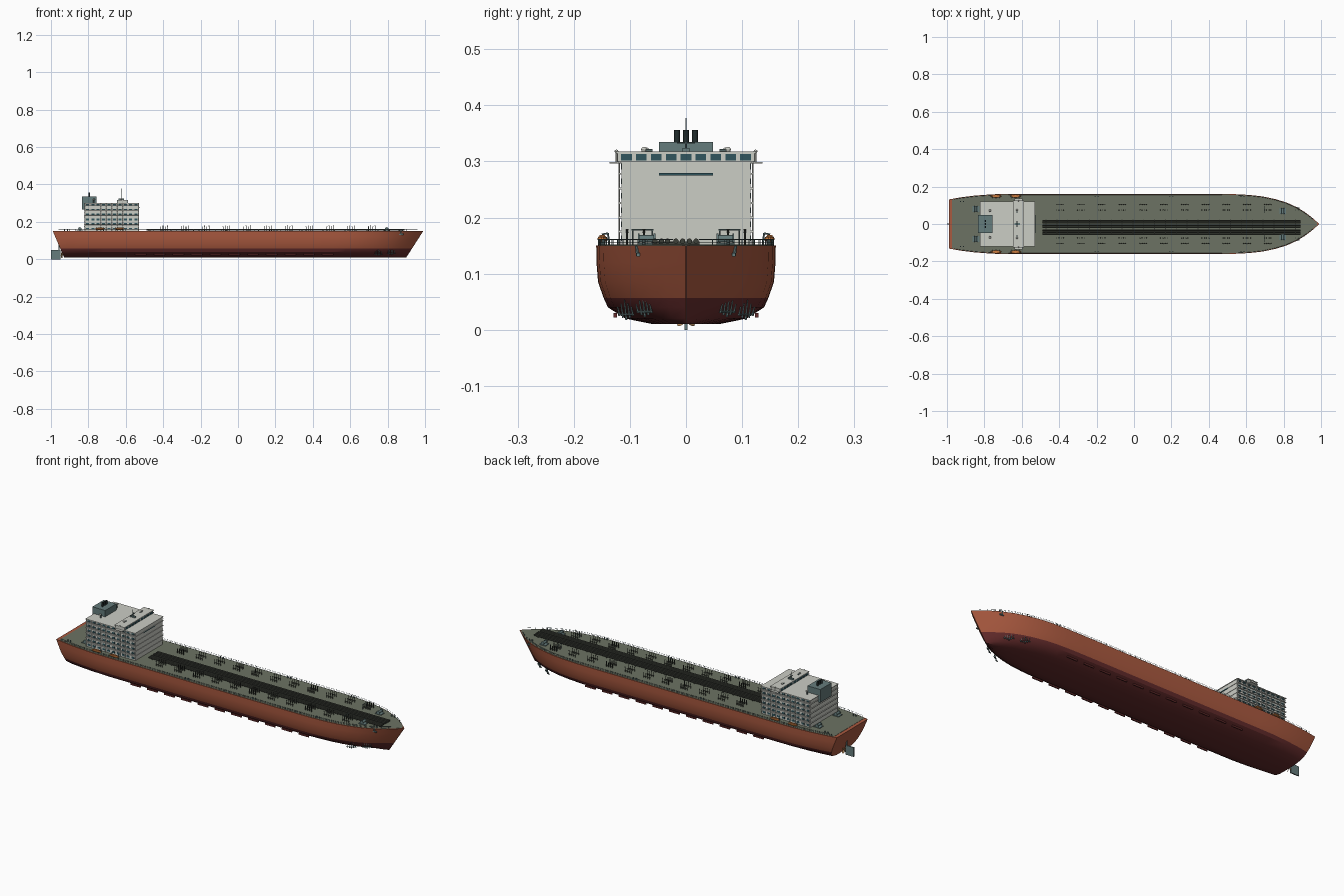
import bpy, bmesh, math
from mathutils import Matrix, Vector

if "Cube" in bpy.data.objects:
    bpy.data.objects.remove(bpy.data.objects["Cube"])


def mat(name, rgb):
    m = bpy.data.materials.new(name)
    m.diffuse_color = (*rgb, 1)
    m.use_nodes = True
    m.node_tree.nodes["Principled BSDF"].inputs["Base Color"].default_value = m.diffuse_color
    return m


RED = mat("hull_red", (0.40, 0.10, 0.05))
DARK = mat("bottom_red", (0.13, 0.025, 0.025))
DECK = mat("deck_green", (0.15, 0.17, 0.125))
WHITE = mat("house_white", (0.60, 0.61, 0.56))
TEAL = mat("teal", (0.13, 0.20, 0.20))
GLASS = mat("glass", (0.03, 0.09, 0.11))
PIPE = mat("pipe", (0.045, 0.05, 0.04))
BLACK = mat("black", (0.015, 0.025, 0.025))
ORANGE = mat("orange", (0.6, 0.2, 0.05))
BRONZE = mat("bronze", (0.5, 0.28, 0.12))


class Part:
    """Collects primitives into one mesh object."""
    def __init__(self, name, material):
        self.name, self.mats, self.bm = name, [material], bmesh.new()

    def box(self, x0, x1, y0, y1, z0, z1):
        m = Matrix.Translation(((x0 + x1) / 2, (y0 + y1) / 2, (z0 + z1) / 2)) @ \
            Matrix.Diagonal((x1 - x0, y1 - y0, z1 - z0, 1))
        bmesh.ops.create_cube(self.bm, size=1, matrix=m)

    def rod(self, a, b, r, n=8, r2=None):
        a, b = Vector(a), Vector(b)
        d = b - a
        m = Matrix.Translation((a + b) / 2) @ d.to_track_quat('Z', 'Y').to_matrix().to_4x4()
        bmesh.ops.create_cone(self.bm, cap_ends=True, segments=n, radius1=r,
                              radius2=r if r2 is None else r2, depth=d.length, matrix=m)

    def ball(self, c, s, n=10):
        m = Matrix.Translation(c) @ Matrix.Diagonal((*s, 1))
        bmesh.ops.create_uvsphere(self.bm, u_segments=n, v_segments=6, radius=1, matrix=m)

    def done(self, smooth=True):
        me = bpy.data.meshes.new(self.name)
        bmesh.ops.recalc_face_normals(self.bm, faces=self.bm.faces)
        self.bm.to_mesh(me)
        self.bm.free()
        for m in self.mats:
            me.materials.append(m)
        o = bpy.data.objects.new(self.name, me)
        bpy.context.collection.objects.link(o)
        if smooth:
            bpy.ops.object.select_all(action='DESELECT')
            o.select_set(True)
            bpy.context.view_layer.objects.active = o
            bpy.ops.object.shade_smooth_by_angle(angle=math.radians(32))
        return o


# Hull: plan half-breadths lofted through one cross-section, raked at both ends
PLAN = [(-.99, .131), (-.93, .142), (-.85, .152), (-.75, .159), (-.65, .16), (-.3, .16), (.1, .16),
        (.45, .16), (.55, .159), (.62, .155), (.69, .147), (.76, .132), (.82, .113), (.87, .09),
        (.91, .066), (.95, .036), (.99, .001)]
SECT = [(.15, 1), (.12, .997), (.085, .98), (.057, .918), (.04, .87), (.02, .675), (.01, .37)]


def breadth(x):
    for (a, ya), (b, yb) in zip(PLAN, PLAN[1:]):
        if x <= b:
            return ya + (yb - ya) * (x - a) / (b - a)
    return 0.001


hull = Part("hull", RED)
hull.mats.append(DARK)
rings = []
for x, w in PLAN:
    u = (x + .99) / 1.98
    ring = []
    for side in (1, -1):
        for z, k in (SECT if side == 1 else SECT[::-1]):
            t = (z - .01) / .14
            x0, x1 = -.93 - .06 * t, .90 + .09 * t
            ring.append(hull.bm.verts.new((x0 + (x1 - x0) * u, side * w * k, z)))
    rings.append(ring)
for r, s in zip(rings, rings[1:]):
    for i in range(len(r)):
        j = (i + 1) % len(r)
        hull.bm.faces.new((r[i], r[j], s[j], s[i]))
hull.bm.faces.new(rings[0])
hull.bm.faces.new(rings[-1])
for f in hull.bm.faces:
    f.material_index = int(f.calc_center_median().z < .057 and len(f.verts) == 4)
hull.done()

# Deck plate, slightly inset from the hull edge
deck = Part("deck", DECK)
pts = [(-.972, .130)] + [(x, w - .003) for x, w in PLAN[1:-1]] + [(.978, .006)]
loop = [deck.bm.verts.new((x, s * y, .1505)) for s, seq in ((-1, pts), (1, pts[::-1])) for x, y in seq]
face = deck.bm.faces.new(loop)
ext = bmesh.ops.extrude_face_region(deck.bm, geom=[face])
bmesh.ops.translate(deck.bm, vec=(0, 0, .0012), verts=[v for v in ext['geom'] if isinstance(v, bmesh.types.BMVert)])
deck.done(False)

# Deck edge railing
rail = Part("deck_railing", TEAL)
xs = [-.96 + i * .03 for i in range(65)]
for s in (1, -1):
    for a, b in zip(xs, xs[1:]):
        pa, pb = (a, s * (breadth(a) - .004)), (b, s * (breadth(b) - .004))
        rail.rod((*pa, .15), (*pa, .161), .0007, 4)
        rail.rod((*pa, .161), (*pb, .161), .0006, 4)
        rail.rod((*pa, .156), (*pb, .156), .0004, 4)
rail.done(False)

# Cargo pipes running along the deck, on low supports
pipes = Part("cargo_pipes", PIPE)
for y in (-.055, -.044, -.033, -.018, -.006, .006, .018):
    pipes.rod((-.49, y, .158), (.89, y, .158), .0048, 10)
for i in range(24):
    x = -.47 + i * .058
    pipes.box(x - .002, x + .002, -.06, .024, .151, .157)
pipes.done()

# Tank vents and valve posts, in repeated clusters
vents = Part("tank_vents", PIPE)
for i in range(11):
    cx = -.395 + i * .111
    for y in (.105, .075, -.075, -.105):
        if abs(y) > breadth(cx + .02) - .015:
            continue
        for k in range(4):
            x, h = cx + (k - 1.5) * .012, .174 + .004 * (k % 2)
            vents.rod((x, y, .151), (x, y, h), .0016, 6)
            vents.ball((x, y, h), (.0028, .0028, .002), 6)
        vents.rod((cx - .02, y, .16), (cx + .02, y, .16), .0013, 6)
vents.done()

# Accommodation block with floor slabs, bridge and wings
house = Part("accommodation", WHITE)
house.box(-.82, -.53, -.115, .115, .15, .30)
floors = [.175, .2, .226, .252, .278]
for z in floors + [.299]:
    house.box(-.824, -.528, -.120, .120, z - .0017, z + .0017)
for s in (1, -1):
    for i in range(11):
        x = -.82 + i * .029
        house.rod((x, s * .119, .15), (x, s * .119, .30), .001, 4)
    for z in floors:
        house.rod((-.823, s * .1195, z + .010), (-.528, s * .1195, z + .010), .0008, 4)
house.box(-.645, -.59, -.122, .122, .299, .316)
house.box(-.647, -.588, -.125, .125, .314, .3175)
house.box(-.64, -.595, -.136, .136, .296, .299)
for s in (1, -1):
    house.rod((-.617, s * .124, .297), (-.617, s * .124, .319), .002, 6)
    house.ball((-.617, s * .124, .318), (.0035, .0035, .003), 8)
house.done()

# Windows on the sides, the rear and the bridge
win = Part("windows", GLASS)
for z in [.150] + floors:
    for i in range(10):
        x = -.8055 + i * .029
        for s in (1, -1):
            win.box(x - .008, x + .008, s * .1145 - .0015, s * .1145 + .0015, z + .008, z + .018)
for i in range(9):
    y = (i - 4) * .0265
    win.box(-.591, -.5885, y - .0095, y + .0095, .3015, .3135)
    win.box(-.6465, -.644, y - .0095, y + .0095, .3015, .3135)
    win.box(-.531, -.5285, y - .0095, y + .0095, .3, .3003)
win.box(-.531, -.527, -.048, .048, .275, .279)
win.done(False)

# Funnel casing and exhaust pipes
fun = Part("funnel", TEAL)
fun.box(-.833, -.757, -.048, .048, .265, .335)
fun.done(False)
exh = Part("exhaust_pipes", BLACK)
for y in (-.016, 0, .016):
    exh.rod((-.795, y, .33), (-.795, y, .356), .005, 12)
exh.done()

# Mast with radar, and roof ventilators
mast = Part("radar_mast", TEAL)
mast.rod((-.625, 0, .316), (-.625, 0, .377), .0018, 8, .0008)
mast.box(-.627, -.623, -.016, .016, .332, .334)
mast.box(-.64, -.61, -.006, .006, .317, .324)
for s in (1, -1):
    mast.rod((-.77, s * .068, .30), (-.77, s * .068, .32), .004, 8)
    mast.rod((-.625, s * .06, .319), (-.625, s * .076, .319), .003, 8)
mast.done()
dome = Part("radar_domes", WHITE)
for s in (1, -1):
    dome.ball((-.625, s * .075, .321), (.005, .005, .005))
    dome.ball((-.77, s * .072, .32), (.006, .007, .005))
dome.done()

# Lifeboats and their davits
boats = Part("lifeboats", ORANGE)
dav = Part("davits", TEAL)
for s in (1, -1):
    for x in (-.738, -.633):
        boats.ball((x, s * .149, .162), (.029, .009, .006), 14)
        boats.box(x - .014, x + .014, s * .149 - .005, s * .149 + .005, .163, .169)
        for d in (-.02, .02):
            dav.rod((x + d, s * .137, .15), (x + d, s * .139, .172), .0017, 6)
            dav.rod((x + d, s * .139, .172), (x + d, s * .15, .170), .0015, 6)
boats.done()
dav.done()

# Mooring winches, bollards, mooring frames and anchors
gear = Part("mooring_gear", TEAL)
for s in (1, -1):
    for x, y in ((.795, .07), (-.845, .08)):
        gear.box(x - .018, x + .018, s * y - .016, s * y + .016, .151, .155)
        gear.rod((x, s * y - .013, .162), (x, s * y + .013, .162), .0065, 12)
        for d in (-.014, .014):
            gear.rod((x, s * y + d - .0015, .162), (x, s * y + d + .0015, .162), .0095, 12)
    for x, y in ((.58, .147), (.87, .075), (-.92, .12), (.2, .148), (-.2, .148)):
        for d in (-.008, .008):
            gear.rod((x + d, s * y, .15), (x + d, s * y, .161), .003, 8)
    for y in (.06, .095):
        gear.rod((.70, s * y, .15), (.70, s * y, .178), .0015, 6)
    gear.rod((.70, s * .058, .178), (.70, s * .097, .178), .0015, 6)
    gear.rod((.872, s * .086, .132), (.872, s * .088, .150), .003, 8)
    gear.box(.862, .884, s * .085 - .003, s * .085 + .003, .131, .137)
gear.done()

# Bow thruster grilles and bilge keels
thr = Part("thruster_grilles", TEAL)
keel = Part("bilge_keels", DARK)
for s in (1, -1):
    for x, y, z in ((.75, .106, .031), (.82, .073, .036)):
        for k in range(-2, 3):
            h = .022 - abs(k) * .006
            thr.rod((x + k * .008, s * (y - k * .006), z - h * .6), (x + k * .008, s * (y - k * .006 + .004), z + h), .0022, 6, .001)
        thr.rod((x - .022, s * (y + .014), z - .004), (x + .022, s * (y - .012), z - .004), .002, 6)
    for i in range(11):
        x = -.55 + i * .1
        keel.box(x, x + .06, s * .126 - .003, s * .126 + .003, .022, .030)
thr.done()
keel.done(False)

# Rudder and propeller
rud = Part("rudder", TEAL)
rud.box(-1.0, -.95, -.003, .003, 0, .05)
rud.rod((-.957, 0, .03), (-.957, 0, .075), .003, 8)
rud.done(False)
prop = Part("propeller", BRONZE)
prop.rod((-.925, 0, .022), (-.948, 0, .022), .004, 10, .002)
for k in range(4):
    a = math.pi / 4 + k * math.pi / 2
    m = Matrix.Translation((-.942, 0, .022)) @ Matrix.Rotation(a, 4, 'X') @ Matrix.Translation((0, 0, .011)) @ \
        Matrix.Rotation(.6, 4, 'Z') @ Matrix.Diagonal((.0012, .006, .01, 1))
    bmesh.ops.create_uvsphere(prop.bm, u_segments=8, v_segments=6, radius=1, matrix=m)
prop.done()
